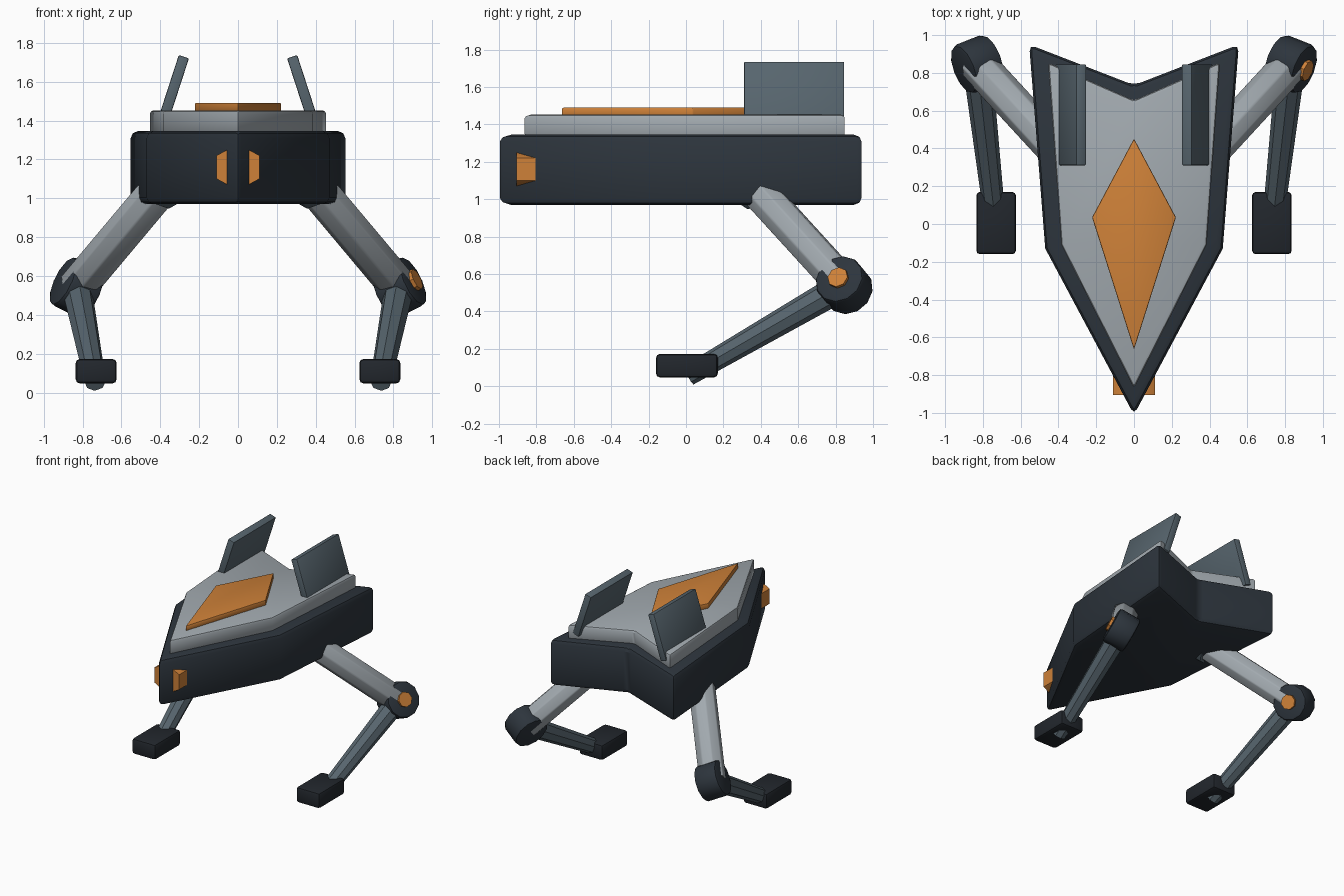
import bpy, bmesh
from math import radians
from mathutils import Vector, Matrix

if "Cube" in bpy.data.objects:
    bpy.data.objects.remove(bpy.data.objects["Cube"])


def material(name, rgb):
    m = bpy.data.materials.new(name)
    m.diffuse_color = (*rgb, 1)
    m.use_nodes = True
    m.node_tree.nodes["Principled BSDF"].inputs["Base Color"].default_value = m.diffuse_color
    return m


DARK = material("dark_armour", (0.026, 0.035, 0.046))
BLACK = material("foot_black", (0.016, 0.020, 0.026))
LIGHT = material("light_plate", (0.36, 0.40, 0.43))
SLATE = material("slate", (0.095, 0.13, 0.155))
ORANGE = material("orange", (0.62, 0.22, 0.04))


def finish(bm, name, mat, bevel=0.0, segments=2):
    bmesh.ops.recalc_face_normals(bm, faces=bm.faces)
    if bevel:
        edges = [e for e in bm.edges if e.calc_face_angle(0) > radians(35)]
        bmesh.ops.bevel(bm, geom=edges, offset=bevel, segments=segments,
                        profile=0.5, affect='EDGES', clamp_overlap=True)
    me = bpy.data.meshes.new(name)
    bm.to_mesh(me)
    bm.free()
    me.polygons.foreach_set("use_smooth", [True] * len(me.polygons))
    me.set_sharp_from_angle(angle=radians(29))
    me.materials.append(mat)
    ob = bpy.data.objects.new(name, me)
    bpy.context.collection.objects.link(ob)
    return ob


def prism(name, points, extrude, mat, bevel=0.0):
    bm = bmesh.new()
    face = bm.faces.new([bm.verts.new(p) for p in points])
    ext = bmesh.ops.extrude_face_region(bm, geom=[face])
    moved = [v for v in ext["geom"] if isinstance(v, bmesh.types.BMVert)]
    bmesh.ops.translate(bm, verts=moved, vec=extrude)
    return finish(bm, name, mat, bevel)


def slab(name, right_side, z0, z1, mat, bevel):
    # right half of the outline runs nose to tail; the left half is mirrored
    left = [(-x, y) for x, y in reversed(right_side) if x > 0]
    pts = [(x, y, z0) for x, y in right_side + left]
    return prism(name, pts, (0, 0, z1 - z0), mat, bevel)


def box(name, centre, size, mat, bevel, tilt=0.0):
    bm = bmesh.new()
    bmesh.ops.create_cube(bm, size=1)
    bmesh.ops.scale(bm, vec=size, verts=bm.verts)
    bmesh.ops.transform(bm, verts=bm.verts,
                        matrix=Matrix.Translation(centre) @ Matrix.Rotation(tilt, 4, 'Y'))
    return finish(bm, name, mat, bevel)


def rod(name, a, b, r1, r2, sides, mat, bevel=0.0):
    a, b = Vector(a), Vector(b)
    bm = bmesh.new()
    bmesh.ops.create_cone(bm, cap_ends=True, segments=sides, radius1=r1,
                          radius2=r2, depth=(b - a).length)
    turn = (b - a).to_track_quat('Z', 'Y').to_matrix().to_4x4()
    bmesh.ops.transform(bm, verts=bm.verts, matrix=Matrix.Translation((a + b) / 2) @ turn)
    return finish(bm, name, mat, bevel)


# Arrowhead body, deck plate and diamond inlay
slab("body", [(0, -1.01), (0.47, -0.13), (0.555, 0.95), (0, 0.735)], 0.97, 1.345, DARK, 0.035)
slab("deck_plate", [(0, -0.87), (0.385, -0.11), (0.455, 0.855), (0, 0.655)], 1.33, 1.452, LIGHT, 0.018)
slab("deck_inlay", [(0, -0.665), (0.222, 0.035), (0, 0.452)], 1.44, 1.491, ORANGE, 0.006)

# Front sensor that the nose passes through
profile = [(0.055, 0.09), (0.11, 0.06), (0.11, -0.06), (0.055, -0.09)]
profile += [(-x, -z) for x, z in profile]
prism("nose_sensor", [(x, -0.905, 1.16 + z) for x, z in profile], (0, 0.13, 0), ORANGE)

for s, side in ((1, "right"), (-1, "left")):
    # Tail fin
    box(f"{side}_fin", (s * 0.335, 0.578, 1.555), (0.055, 0.535, 0.365), SLATE, 0.007,
        radians(-18 * s))

    # Leg segments
    hip = Vector((s * 0.41, 0.39, 1.04))
    knee = Vector((s * 0.83, 0.846, 0.54))
    ankle = Vector((s * 0.735, 0.012, 0.058))
    down = (knee - hip).normalized()
    rod(f"{side}_hip_collar", hip - down * 0.14, hip, 0.125, 0.125, 8, SLATE, 0.008)
    rod(f"{side}_upper_leg", hip - down * 0.05, knee, 0.1, 0.1, 8, LIGHT, 0.008)
    rod(f"{side}_lower_leg", knee, ankle, 0.078, 0.056, 8, SLATE)

    # Knee hinge across both segments, with its cap on the +x end
    axis = (ankle - knee).cross(knee - hip).normalized()
    axis *= 1 if axis.x > 0 else -1
    rod(f"{side}_knee", knee - axis * 0.088, knee + axis * 0.088, 0.137, 0.137, 12, DARK, 0.018)
    rod(f"{side}_knee_cap", knee + axis * 0.07, knee + axis * 0.108, 0.057, 0.057, 8, ORANGE)

    # Foot
    box(f"{side}_foot", (s * 0.73, 0.005, 0.11), (0.21, 0.33, 0.125), BLACK, 0.02)
